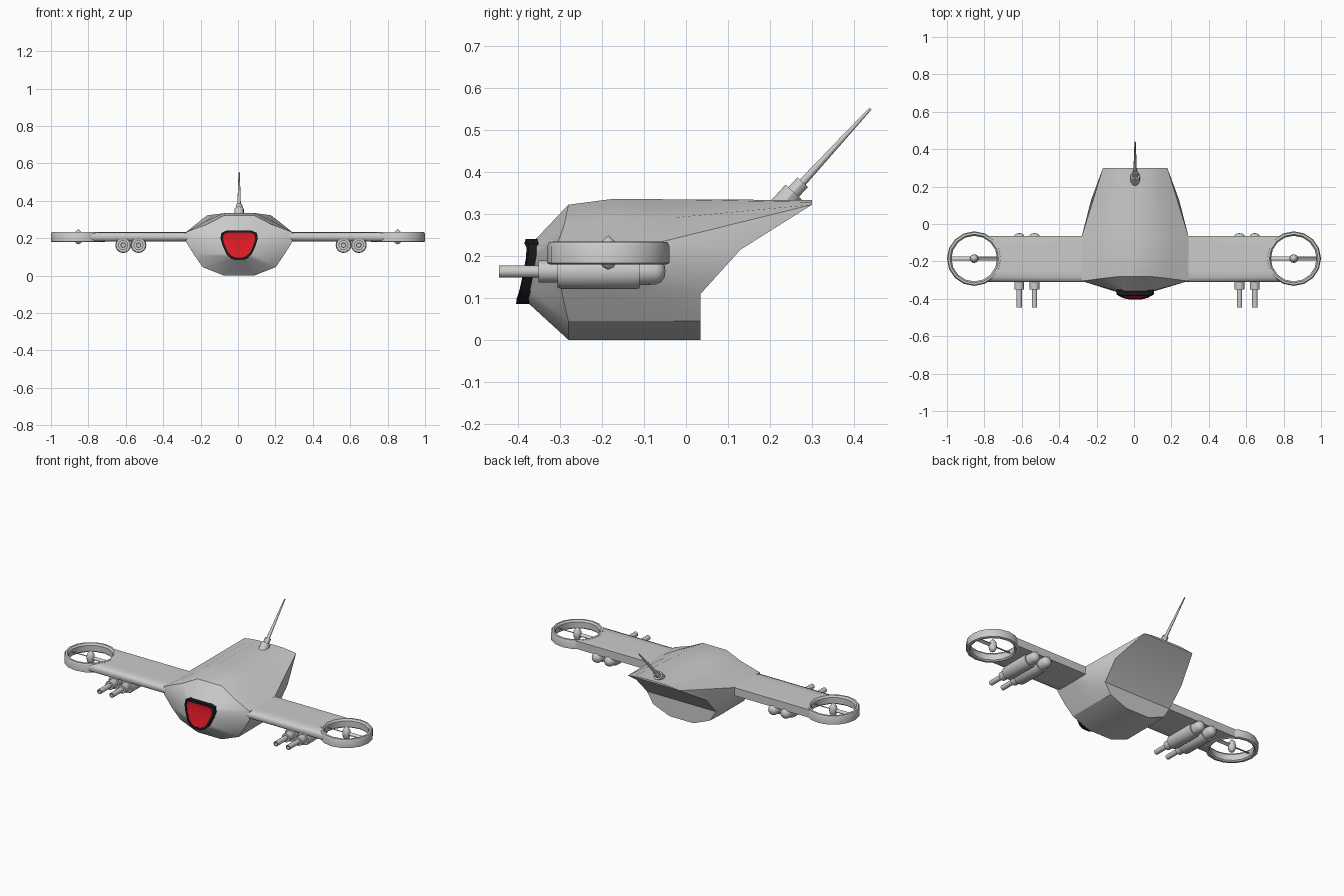
import bpy, bmesh, math
from mathutils import Vector

if "Cube" in bpy.data.objects:
    bpy.data.objects.remove(bpy.data.objects["Cube"])

CX = 0.006  # hull centre line


def material(name, col):
    m = bpy.data.materials.new(name)
    m.diffuse_color = (*col, 1)
    m.use_nodes = True
    m.node_tree.nodes["Principled BSDF"].inputs["Base Color"].default_value = m.diffuse_color
    return m


def make(name, verts, faces, angle=30, mat=None):
    me = bpy.data.meshes.new(name)
    me.from_pydata([tuple(v) for v in verts], [], faces)
    bm = bmesh.new()
    bm.from_mesh(me)
    bmesh.ops.remove_doubles(bm, verts=bm.verts, dist=1e-5)
    bmesh.ops.recalc_face_normals(bm, faces=bm.faces)
    bm.to_mesh(me)
    bm.free()
    ob = bpy.data.objects.new(name, me)
    bpy.context.collection.objects.link(ob)
    if mat:
        me.materials.append(mat)
    bpy.ops.object.select_all(action='DESELECT')
    ob.select_set(True)
    bpy.context.view_layer.objects.active = ob
    bpy.ops.object.shade_smooth_by_angle(angle=math.radians(angle))
    return ob


def bridge(rings, wrap=False):
    """Quads joining equal closed rings; wrap joins last ring to first."""
    n = len(rings[0])
    verts = [v for r in rings for v in r]
    faces = []
    for i in range(len(rings) if wrap else len(rings) - 1):
        a, b = i * n, ((i + 1) % len(rings)) * n
        faces += [(a + k, a + (k + 1) % n, b + (k + 1) % n, b + k) for k in range(n)]
    return verts, faces


def lathe(name, profile, segs, loc, rx=0.0, wrap=False, angle=30):
    rings = [[(r * math.cos(2 * math.pi * k / segs), r * math.sin(2 * math.pi * k / segs), z)
              for k in range(segs)] for r, z in profile]
    ob = make(name, *bridge(rings, wrap), angle)
    ob.location = loc
    ob.rotation_euler = (rx, 0, 0)
    return ob


def screen_y(x, z):
    """Curved, leaning plane of the windscreen."""
    return -0.39 - 0.1 * (0.24 - z) + 0.018 * (x / 0.1) ** 2


# Hull: half sections from top to keel, lofted nose to tail
nose = [(x, screen_y(x, z) + 0.02, z) for x, z in
        [(.055, .232), (.083, .222), (.09, .2), (.083, .165), (.062, .12), (.04, .1), (.02, .095)]]
front = [(.08, -.28, .322), (.17, -.29, .275), (.285, -.305, .232), (.285, -.305, .182),
         (.24, -.295, .11), (.195, -.28, .045), (.08, -.28, 0)]


def straight(y, t1, t2):
    return [(.08, y, t1), (.18, y, t2)] + [(x, y, z) for x, _, z in front[2:]]


rear = [(.08, .3, .333), (.13, .3, .328), (.172, .3, .322), (.235, .13, .215),
        (.23, .035, .11), (.19, .035, .045), (.08, .035, 0)]
halves = [nose, front, straight(-.18, .335, .29), straight(-.065, .335, .288), rear]
rings = [[(CX + x, y, z) for x, y, z in h] + [(CX - x, y, z) for x, y, z in reversed(h)]
         for h in halves]
verts, faces = bridge(rings)
for base in (0, 14 * 4):  # strip caps on nose and tail
    faces += [(base + k, base + k + 1, base + 12 - k, base + 13 - k) for k in range(6)]
make("hull", verts, faces, 32)

# Windscreen: black frame and red glass
outline = [(.068, .24), (.095, .228), (.1, .2), (.09, .165), (.068, .115), (.045, .094), (.022, .085)]
outline += [(-x, z) for x, z in reversed(outline)]


def screen_ring(scale, depth):
    pts = [(x * scale, .172 + (z - .172) * scale) for x, z in outline]
    return [(CX + x, screen_y(x, z) + depth, z) for x, z in pts]


frame = [screen_ring(1, .03), screen_ring(1, 0), screen_ring(.86, 0), screen_ring(.86, .012)]
make("windscreen_frame", *bridge(frame), 30, material("frame_black", (.01, .01, .01)))
glass = screen_ring(.88, .004)
make("windscreen_glass", glass,
     [(k, k + 1, 12 - k, 13 - k) for k in range(6)], 30, material("glass_red", (.75, .01, .02)))

# Wings, rotors and guns on both sides
RX, RY, RZ = 0.854, -0.185, 0.207
for side, s in (("left", -1), ("right", 1)):
    # wing: (y, half thickness) chord, tip scooped to meet the rotor ring
    chord = [(-.31, .008), (-.304, .017), (-.285, .024), (-.25, .025), (-.215, .025),
             (-.185, .025), (-.15, .025), (-.115, .025), (-.085, .025), (-.065, .024)]
    loop = [(y, RZ + t) for y, t in chord] + [(y, RZ - t) for y, t in reversed(chord)]
    root = [(s * .27, y, z) for y, z in loop]
    tip = [(s * (RX - math.sqrt(max(.134 ** 2 - (y - RY) ** 2, .05 ** 2))), y, z) for y, z in loop]
    v, f = bridge([root, tip])
    n = len(loop)
    f += [(n + k, n + k + 1, 2 * n - 2 - k, 2 * n - 1 - k) for k in range(n // 2 - 1)]
    make(side + "_wing", v, f, 40)

    # rotor ring
    lathe(side + "_rotor_ring",
          [(.146, -.024), (.146, .016), (.141, .026), (.13, .027), (.122, .016), (.122, -.02), (.13, -.027), (.14, -.027)],
          16, (s * RX, RY, RZ), wrap=True, angle=35)
    # rotor hub with pointed top and rounded base
    lathe(side + "_rotor_hub",
          [(0, .042), (.012, .031), (.021, .018), (.023, 0), (.021, -.02), (.013, -.034), (0, -.04)],
          12, (s * RX, RY, RZ), angle=40)
    # rotor blades, pitched opposite ways
    for b in (-1, 1):
        bpy.ops.mesh.primitive_cube_add(size=1, location=(s * RX + b * .07, RY, RZ))
        blade = bpy.context.object
        blade.name = side + ("_blade_outer" if b == s else "_blade_inner")
        blade.scale = (.115, .02, .005)
        blade.rotation_euler = (b * .5, 0, 0)

    # twin guns under the wing
    for i, gx in enumerate((.548, .63)):
        lathe(f"{side}_gun_{i + 1}",
              [(0, -.062), (.014, -.06), (.025, -.052), (.031, -.04), (.033, 0), (.04, 0),
               (.042, .012), (.042, .185), (.038, .195), (.026, .195), (.026, .24), (.0145, .24),
               (.0145, .335), (.01, .335), (.01, .31), (0, .31)],
              16, (s * gx + .016, -.111, .163), rx=math.pi / 2)

# Antenna leaning back on the tail
lathe("antenna",
      [(0, -.02), (.026, -.02), (.026, .03), (.017, .03), (.017, .062), (.0095, .062),
       (.0035, .3), (0, .3)],
      12, (CX, .236, .33), rx=-math.atan2(.175, .19))
